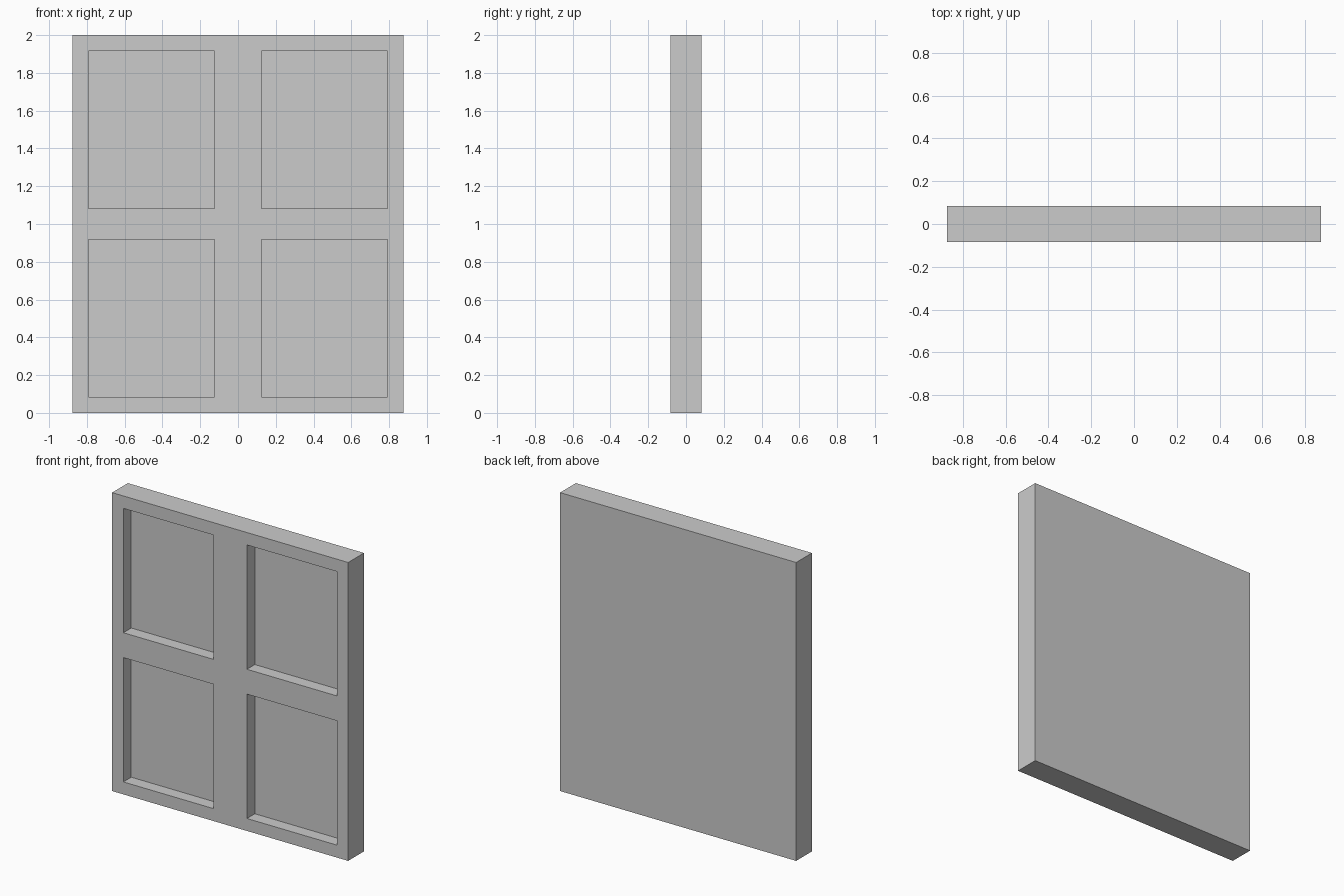
import bpy, bmesh

if "Cube" in bpy.data.objects:
    bpy.data.objects.remove(bpy.data.objects["Cube"])

U = 1 / 12                      # base module
HALF_T = U                      # half thickness of the slab
XS = [-10.5 * U, -9.5 * U, -1.5 * U, 1.5 * U, 9.5 * U, 10.5 * U]
ZS = [0, U, 11 * U, 13 * U, 23 * U, 2]
DEPTH = U                       # depth of the recessed panels


def moved_verts(geom):
    return [g for g in geom if isinstance(g, bmesh.types.BMVert)]


bm = bmesh.new()

# front face, split along the stile and rail lines
grid = [[bm.verts.new((x, -HALF_T, z)) for x in XS] for z in ZS]
panels = []
for r in range(5):
    for c in range(5):
        f = bm.faces.new((grid[r][c], grid[r][c + 1],
                          grid[r + 1][c + 1], grid[r + 1][c]))
        if r in (1, 3) and c in (1, 3):
            panels.append(f)

# edges and flat back of the slab
border = [e for e in bm.edges if e.is_boundary]
ext = bmesh.ops.extrude_edge_only(bm, edges=border)["geom"]
bmesh.ops.translate(bm, verts=moved_verts(ext), vec=(0, 2 * HALF_T, 0))
bmesh.ops.holes_fill(bm, edges=[e for e in bm.edges if e.is_boundary], sides=0)

# four recessed panels
for f in panels:
    ext = bmesh.ops.extrude_face_region(bm, geom=[f])["geom"]
    bmesh.ops.translate(bm, verts=moved_verts(ext), vec=(0, DEPTH, 0))
    if f.is_valid:
        bmesh.ops.delete(bm, geom=[f], context='FACES_ONLY')

# tidy the flat areas
bmesh.ops.dissolve_limit(bm, angle_limit=0.01, verts=bm.verts[:], edges=bm.edges[:])
bmesh.ops.recalc_face_normals(bm, faces=bm.faces[:])

mesh = bpy.data.meshes.new("panelled_door")
bm.to_mesh(mesh)
bm.free()
door = bpy.data.objects.new("panelled_door", mesh)
bpy.context.collection.objects.link(door)
